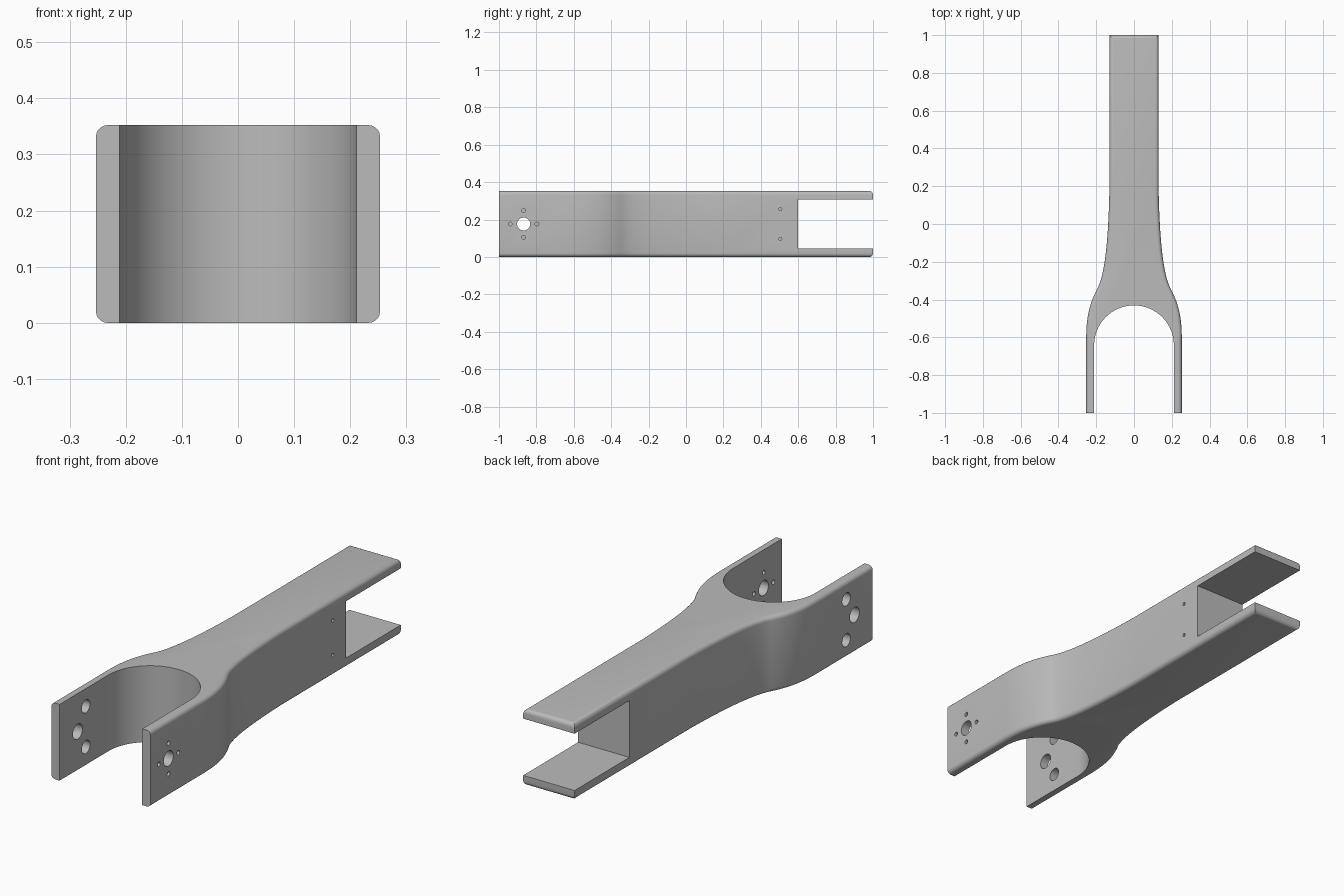
import bpy, bmesh, math
from mathutils import Vector
from mathutils.geometry import interpolate_bezier

cube = bpy.data.objects.get("Cube")
if cube:
    bpy.data.objects.remove(cube, do_unlink=True)

HEIGHT, MID = 0.352, 0.176
BAR, FORK, ARCH = 0.131, 0.253, 0.211

grey = bpy.data.materials.new("matte grey")
grey.use_nodes = True
colour = (0.5, 0.5, 0.5, 1)
grey.diffuse_color = colour
grey.node_tree.nodes["Principled BSDF"].inputs["Base Color"].default_value = colour


def prism(name, outline, z0, z1, bevel_rule=None, radius=0.02):
    """Extrude a flat outline upwards, rounding the rim edges the rule picks."""
    bm = bmesh.new()
    face = bm.faces.new([bm.verts.new((x, y, z0)) for x, y in outline])
    top = bmesh.ops.extrude_face_region(bm, geom=[face])["geom"]
    bmesh.ops.translate(bm, vec=(0, 0, z1 - z0),
                        verts=[g for g in top if isinstance(g, bmesh.types.BMVert)])
    bmesh.ops.recalc_face_normals(bm, faces=bm.faces)
    if bevel_rule:
        rim = [e for e in bm.edges
               if abs(e.verts[0].co.z - e.verts[1].co.z) < 1e-6 and bevel_rule(e)]
        bmesh.ops.bevel(bm, geom=rim, offset=radius, segments=5, profile=0.5,
                        affect='EDGES', clamp_overlap=False)
    mesh = bpy.data.meshes.new(name)
    bm.to_mesh(mesh)
    bm.free()
    obj = bpy.data.objects.new(name, mesh)
    bpy.context.collection.objects.link(obj)
    return obj


def drill(x0, x1, y, z, radius, sides=32):
    """Sideways cylinder used to cut a hole."""
    bpy.ops.mesh.primitive_cylinder_add(
        vertices=sides, radius=radius, depth=x1 - x0,
        location=((x0 + x1) / 2, y, z), rotation=(0, math.pi / 2, 0))
    return bpy.context.object


# Arm body: straight bar flaring out into a wider fork
def curve(*pts):
    return interpolate_bezier(*[Vector((x, y, 0)) for x, y in pts], 17)


flare = curve((FORK, -0.6), (FORK, -0.47), (0.225, -0.4), (0.19, -0.335))
flare += curve((0.19, -0.335), (0.15, -0.25), (0.136, -0.05), (BAR, 0.15))[1:]
side = [(FORK, -1)] + [(p.x, p.y) for p in flare] + [(BAR, 1)]
outline = side + [(-x, y) for x, y in reversed(side)]
body = prism("forked_arm", outline, 0, HEIGHT,
             lambda e: max(v.co.y for v in e.verts) > -0.99)
body.data.materials.append(grey)

# Round-ended mouth between the fork tips
arc = [(ARCH * math.cos(a), -0.642 + ARCH * math.sin(a))
       for a in [math.pi * i / 48 for i in range(49)]]
cutters = [prism("mouth_cutter", [(ARCH, -1.2)] + arc + [(-ARCH, -1.2)], -0.1, 0.5)]

# Slot through the rear end
cutters.append(prism("slot_cutter", [(-0.3, 0.6), (0.3, 0.6), (0.3, 1.2), (-0.3, 1.2)],
                     0.046, 0.308))

# Pivot holes through both fork tips
for s in (-1, 1):
    x0, x1 = sorted((s * 0.18, s * 0.3))
    cutters.append(drill(x0, x1, -0.868, MID, 0.035))
    # Screw holes: four around the left pivot, two behind the right one
    if s > 0:
        for dy, dz in ((0.071, 0), (-0.071, 0), (0, 0.071), (0, -0.071)):
            cutters.append(drill(x0, x1, -0.868 + dy, MID + dz, 0.01, 16))
    else:
        for dz in (-0.094, 0.094):
            cutters.append(drill(x0, x1, -0.808, MID + dz, 0.03))

# Blind screw holes in the left side of the bar
for dz in (-0.08, 0.08):
    cutters.append(drill(0.05, 0.2, 0.505, MID + dz, 0.008, 16))

# Cut everything out of the body
bpy.ops.object.select_all(action='DESELECT')
body.select_set(True)
bpy.context.view_layer.objects.active = body
for cutter in cutters:
    mod = body.modifiers.new("cut", 'BOOLEAN')
    mod.operation, mod.solver, mod.object = 'DIFFERENCE', 'EXACT', cutter
    bpy.ops.object.modifier_apply(modifier=mod.name)
    bpy.data.objects.remove(cutter, do_unlink=True)

bpy.ops.object.shade_smooth_by_angle(angle=math.radians(30))
